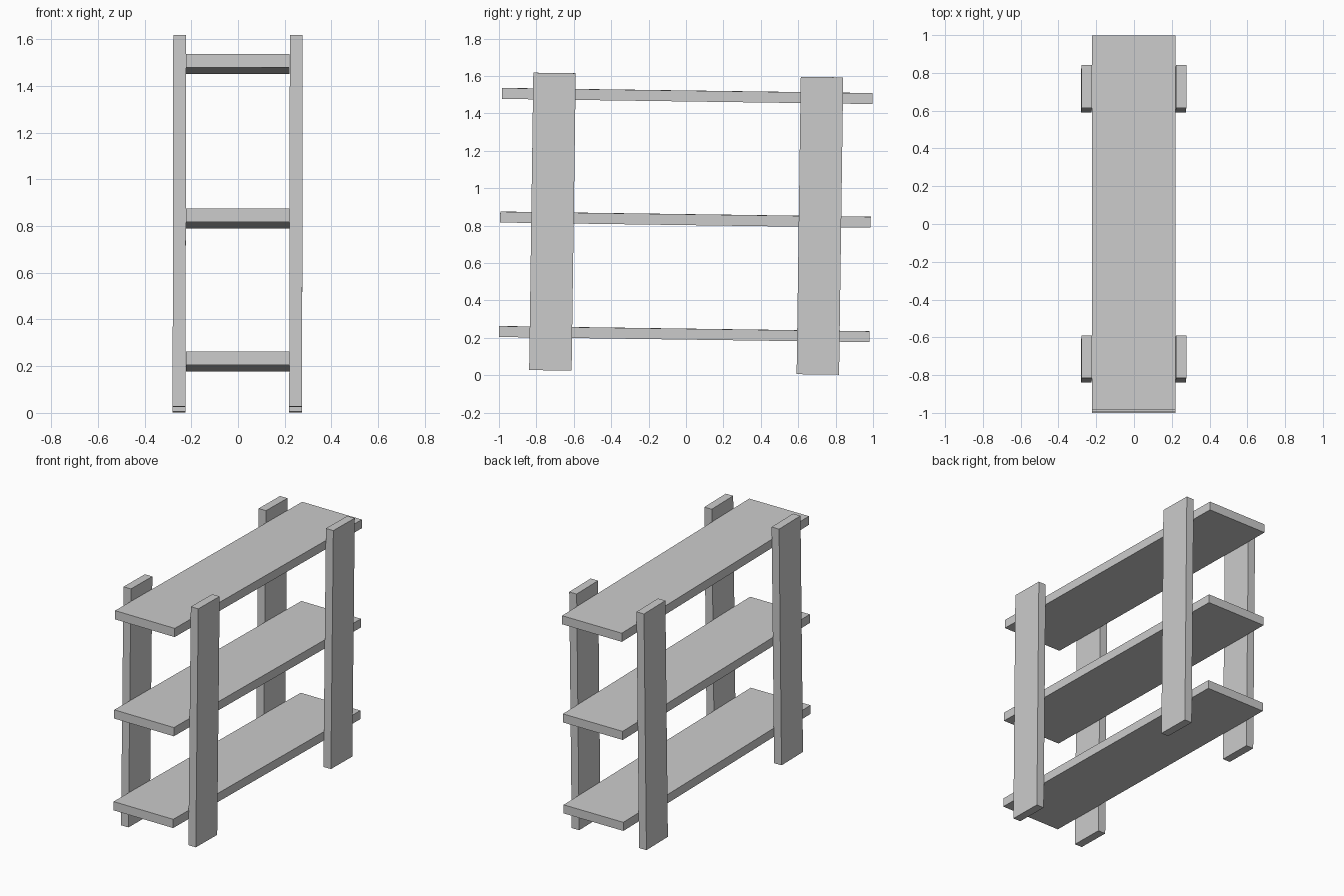
import bpy
from math import radians
from mathutils import Euler, Matrix

cube = bpy.data.objects.get("Cube")
if cube:
    bpy.data.objects.remove(cube, do_unlink=True)

# One plain grey for the whole rack
grey = bpy.data.materials.new("plain_grey")
grey.use_nodes = True
grey.diffuse_color = (0.6, 0.6, 0.6, 1)
grey.node_tree.nodes["Principled BSDF"].inputs["Base Color"].default_value = (0.6, 0.6, 0.6, 1)

# The whole rack leans very slightly
LEAN = Euler((radians(-0.8), radians(0.1), 0))


def board(name, size, centre):
    bpy.ops.mesh.primitive_cube_add(size=1, location=centre, rotation=LEAN)
    obj = bpy.context.object
    obj.name = name
    obj.data.transform(Matrix.Diagonal((*size, 1)))
    obj.data.materials.append(grey)


# Shelves
for name, y, z in (("bottom_shelf", -0.01, 0.22),
                   ("middle_shelf", -0.003, 0.832),
                   ("top_shelf", 0.006, 1.493)):
    board(name, (0.442, 1.981, 0.058), (-0.001, y, z))

# Upright posts on both sides
for side, x in (("left", 0.248), ("right", -0.251)):
    board(f"front_{side}_post", (0.055, 0.227, 1.59), (x, -0.714, 0.821))
    board(f"back_{side}_post", (0.055, 0.227, 1.59), (x, 0.716, 0.799))
